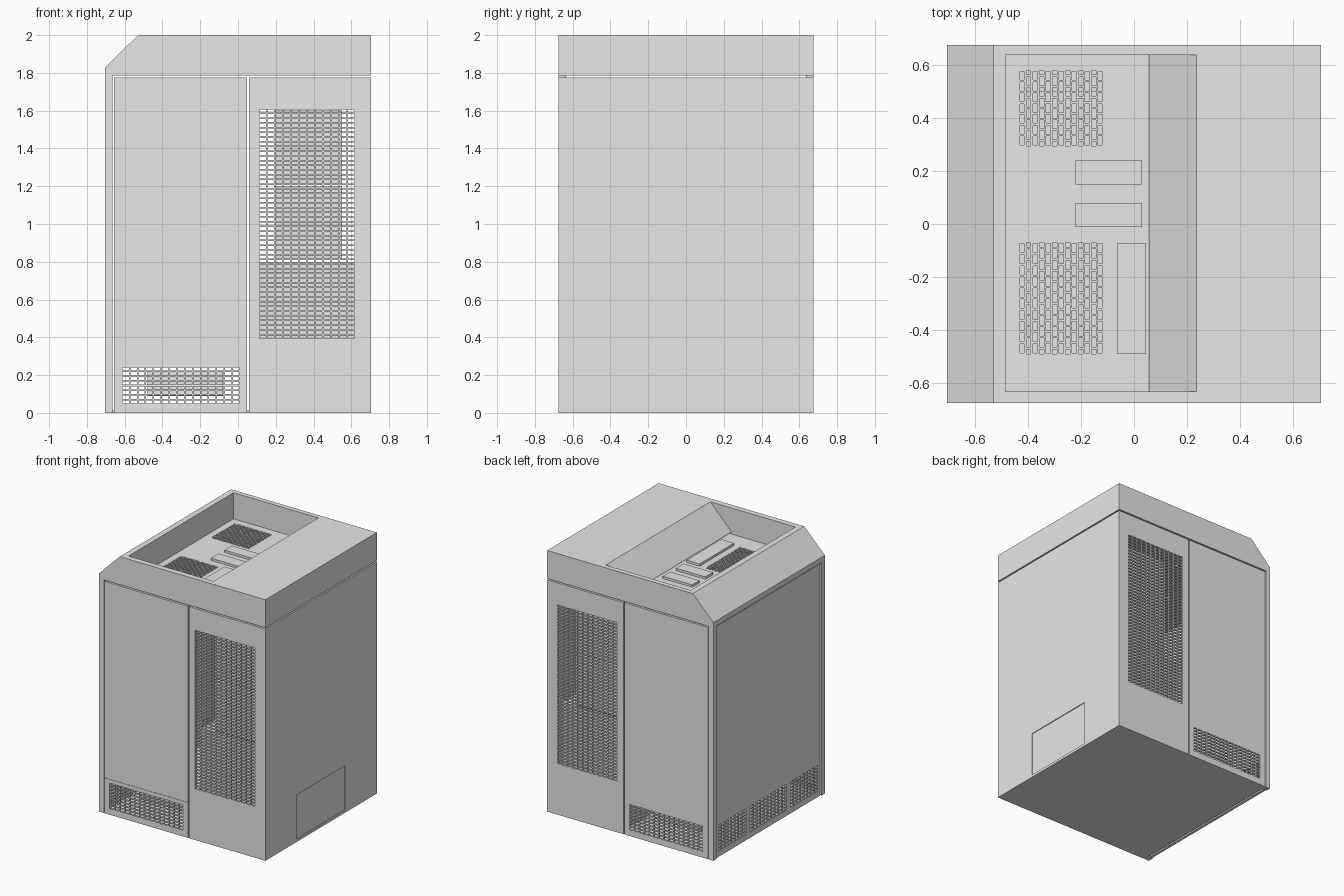
import bpy
import bmesh

if "Cube" in bpy.data.objects:
    bpy.data.objects.remove(bpy.data.objects["Cube"], do_unlink=True)

GREY = bpy.data.materials.new("light_grey")
GREY.use_nodes = True
GREY.diffuse_color = (0.8, 0.8, 0.8, 1)
GREY.node_tree.nodes["Principled BSDF"].inputs["Base Color"].default_value = (0.8, 0.8, 0.8, 1)


def finish(name, bm):
    bmesh.ops.recalc_face_normals(bm, faces=bm.faces)
    mesh = bpy.data.meshes.new(name)
    bm.to_mesh(mesh)
    bm.free()
    mesh.materials.append(GREY)
    obj = bpy.data.objects.new(name, mesh)
    bpy.context.scene.collection.objects.link(obj)
    return obj


def prism(bm, profile, y0, y1):
    """Extrude an (x, z) outline along y."""
    near = [bm.verts.new((x, y0, z)) for x, z in profile]
    far = [bm.verts.new((x, y1, z)) for x, z in profile]
    bm.faces.new(near)
    bm.faces.new(far[::-1])
    for i in range(len(near)):
        j = (i + 1) % len(near)
        bm.faces.new((near[i], far[i], far[j], near[j]))


def add_box(bm, xs, ys, zs):
    (x0, x1), (z0, z1) = xs, zs
    prism(bm, [(x0, z0), (x1, z0), (x1, z1), (x0, z1)], *ys)


def box(name, xs, ys, zs):
    bm = bmesh.new()
    add_box(bm, xs, ys, zs)
    return finish(name, bm)


def cut(obj, cutter):
    mod = obj.modifiers.new("cut", "BOOLEAN")
    mod.operation = "DIFFERENCE"
    mod.solver = "EXACT"
    mod.object = cutter
    bpy.context.view_layer.objects.active = obj
    bpy.ops.object.modifier_apply(modifier=mod.name)
    bpy.data.objects.remove(cutter, do_unlink=True)


def grille(name, normal, depth, span_u, span_v, cell=0.042, row=0.025, stagger=False):
    """Slotted sheet: full-length bars along u joined by short webs."""
    bm = bmesh.new()
    (u0, u1), (v0, v1) = span_u, span_v
    rows = round((v1 - v0) / row)
    cells = round((u1 - u0) / cell)
    dv, du = (v1 - v0) / rows, (u1 - u0) / cells

    def bar(us, vs):
        if normal == "y":
            add_box(bm, us, depth, vs)
        elif normal == "x":
            add_box(bm, depth, us, vs)
        else:
            add_box(bm, vs, us, depth)

    for r in range(rows + 1):
        v = v0 + r * dv
        bar(span_u, (v - 0.004, v + 0.004))
        if r == rows:
            break
        shift = 0.5 if stagger and r % 2 else 0
        for c in range(cells + 1):
            u = u0 + (c + shift) * du
            if u < u1 + 0.001:
                bar((u - 0.004, u + 0.004), (v + 0.004, v + dv - 0.004))
    return finish(name, bm)


# Chamfered cap and left frame in one outline
W, D = 0.705, 0.675
bm = bmesh.new()
prism(bm, [(-W, 0), (-0.665, 0), (-0.665, 1.785), (W, 1.785), (W, 2),
           (-0.53, 2), (-W, 1.825)], -D, D)
cap = finish("cap_and_left_frame", bm)

# Sunken tray with a sloping right side and a slot under its lip
bm = bmesh.new()
prism(bm, [(-0.485, 2.1), (-0.485, 1.8), (0.1, 1.8), (0.1, 1.815), (0.057, 1.815),
           (0.235, 2), (0.235, 2.1)], -0.632, 0.638)
cut(cap, finish("tray_cutter", bm))
cut(cap, box("side_cutter", (-0.8, -0.6), (-0.635, 0.635), (-0.1, 1.785)))

# Tray vents and the raised plates
for label, ys in (("front", (-0.49, -0.07)), ("back", (0.295, 0.58))):
    xs = (-0.435, -0.115)
    cut(cap, box("vent_cutter", xs, ys, (1.7, 1.9)))
    grille(f"tray_vent_{label}", "z", (1.788, 1.799), ys, xs, stagger=True)
for i, (xs, ys) in enumerate((((-0.22, 0.03), (0.15, 0.24)),
                              ((-0.22, 0.03), (-0.012, 0.08)),
                              ((-0.065, 0.045), (-0.49, -0.072)))):
    box(f"tray_plate_{i + 1}", xs, ys, (1.799, 1.818))

# Left side panel with three low vents
side = box("left_panel", (-0.697, -0.677), (-0.627, 0.627), (0, 1.775))
LOW = (0.045, 0.245)
for i, ys in enumerate(((-0.605, -0.27), (-0.22, 0.22), (0.27, 0.605))):
    cut(side, box("vent_cutter", (-0.8, -0.6), ys, LOW))
    grille(f"left_vent_{i + 1}", "x", (-0.695, -0.683), ys, LOW)

# Right side panel with a shallow recessed hatch
right = box("right_panel", (W - 0.02, W), (-D, D), (0, 1.775))
cut(right, box("hatch_cutter", (W - 0.006, W + 0.1), (-0.295, 0.29), (0.02, 0.36)))

# Front and back: door with low vent, column with tall vent
for label, s in (("front", -1), ("back", 1)):
    skin = sorted((s * D, s * (D - 0.02)))
    sheet = sorted((s * (D - 0.001), s * (D - 0.012)))
    for part, xs, vent_x, vent_z in (
            ("door", (-0.657, 0.048), (-0.615, 0.01), LOW),
            ("column", (0.058, W - 0.02), (0.11, 0.62), (0.39, 1.61))):
        panel = box(f"{label}_{part}", xs, skin, (0, 1.775))
        cut(panel, box("vent_cutter", vent_x, (s * D - 0.1, s * D + 0.1), vent_z))
        if label == "front" and part == "door":
            cut(panel, box("seam_cutter", (-0.7, 0.1), (-0.7, 0.003 - D), (0.27, 0.274)))
        grille(f"{label}_{part}_vent", "y", sheet, vent_x, vent_z)

# Base plate and inner equipment behind the vents
box("base_plate", (-0.665, W - 0.02), (0.02 - D, D - 0.02), (0, 0.015))
box("lower_unit", (0.075, 0.67), (-0.55, 0.55), (0.015, 0.8))
for i in range(2):
    box(f"upper_unit_{i + 1}", (0.19, 0.55), (-0.55, 0.55), (0.81 + i * 0.4, 1.2 + i * 0.4))
box("floor_unit", (-0.48, -0.08), (-0.5, 0.5), (0.09, 0.22))
